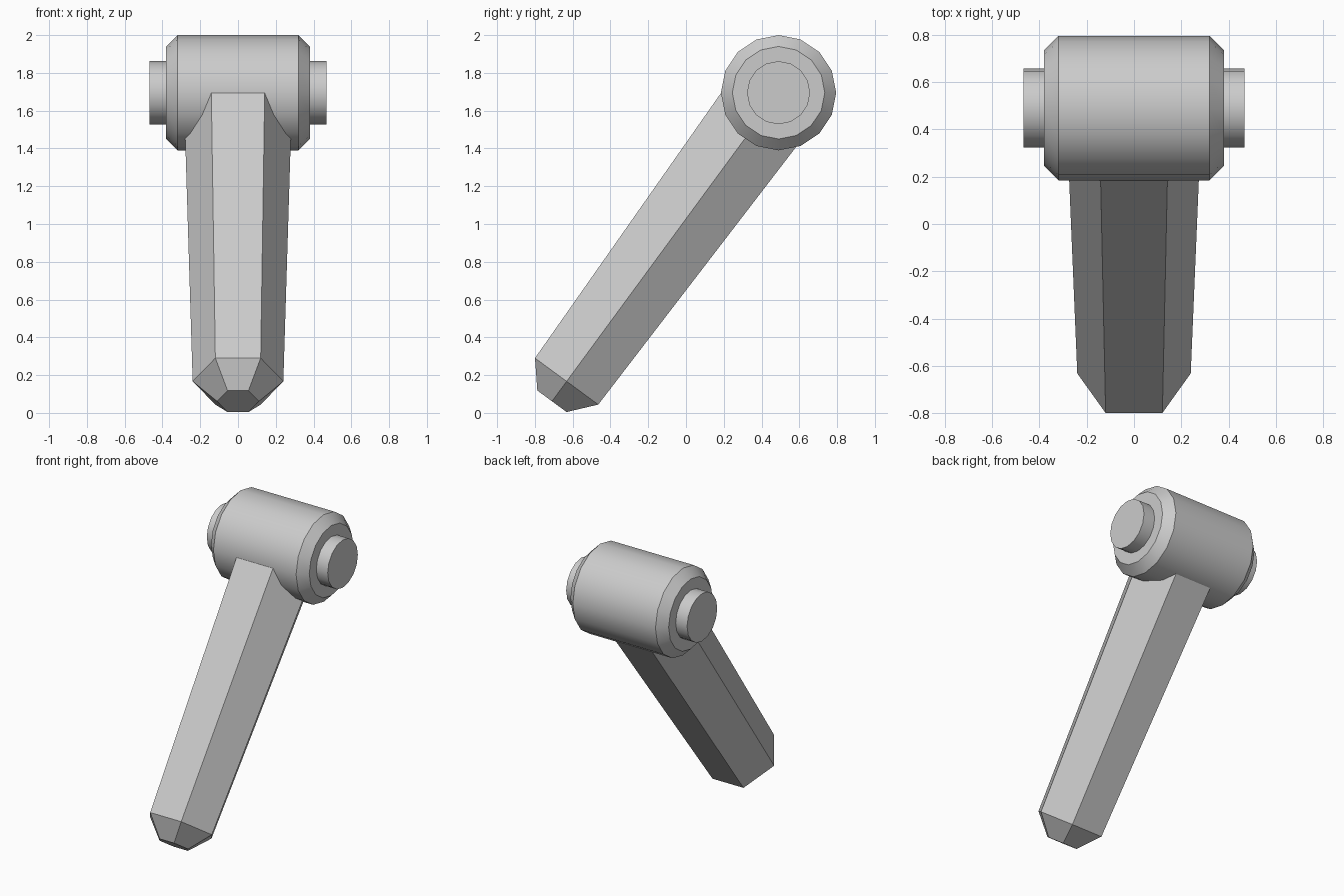
import bpy, bmesh, math
from mathutils import Vector

if "Cube" in bpy.data.objects:
    bpy.data.objects.remove(bpy.data.objects["Cube"])

grey = bpy.data.materials.new("plain grey")
grey.diffuse_color = (0.6, 0.6, 0.6, 1)
grey.use_nodes = True
grey.node_tree.nodes["Principled BSDF"].inputs["Base Color"].default_value = grey.diffuse_color


def loft(name, sides, stations, u, v, smooth=False):
    """Skin regular polygon rings given as (centre, radius); cap both ends."""
    bm = bmesh.new()
    rings = []
    for centre, radius in stations:
        angles = [2 * math.pi * i / sides for i in range(sides)]
        rings.append([bm.verts.new(centre + radius * (u * math.cos(a) + v * math.sin(a)))
                      for a in angles])
    for a, b in zip(rings, rings[1:]):
        for i in range(sides):
            j = (i + 1) % sides
            bm.faces.new((a[i], a[j], b[j], b[i]))
    bm.faces.new(rings[0])
    bm.faces.new(rings[-1])
    bmesh.ops.recalc_face_normals(bm, faces=bm.faces)
    mesh = bpy.data.meshes.new(name)
    bm.to_mesh(mesh)
    bm.free()
    mesh.materials.append(grey)
    obj = bpy.data.objects.new(name, mesh)
    bpy.context.collection.objects.link(obj)
    if smooth:
        bpy.ops.object.select_all(action='DESELECT')
        obj.select_set(True)
        bpy.context.view_layer.objects.active = obj
        bpy.ops.object.shade_smooth_by_angle(angle=math.radians(30))
    return obj


hub = Vector((0, 0.49, 1.695))
X, Y, Z = Vector((1, 0, 0)), Vector((0, 1, 0)), Vector((0, 0, 1))

# Chamfered barrel and the pin through it
loft("barrel", 16, [(hub + X * x, r) for x, r in
                    ((-0.38, 0.245), (-0.32, 0.305), (0.32, 0.305), (0.38, 0.245))], Y, Z, True)
loft("pin", 16, [(hub + X * x, 0.167) for x in (-0.468, 0.468)], Y, Z, True)

# Tapered hexagonal handle with a bevelled tip, ending inside the barrel
foot = Vector((0, -0.632, 0.167))
axis = (hub - foot).normalized()
loft("handle", 6, [(foot - axis * 0.131, 0.111), (foot, 0.24), (hub, 0.287)],
     X, axis.cross(X))
